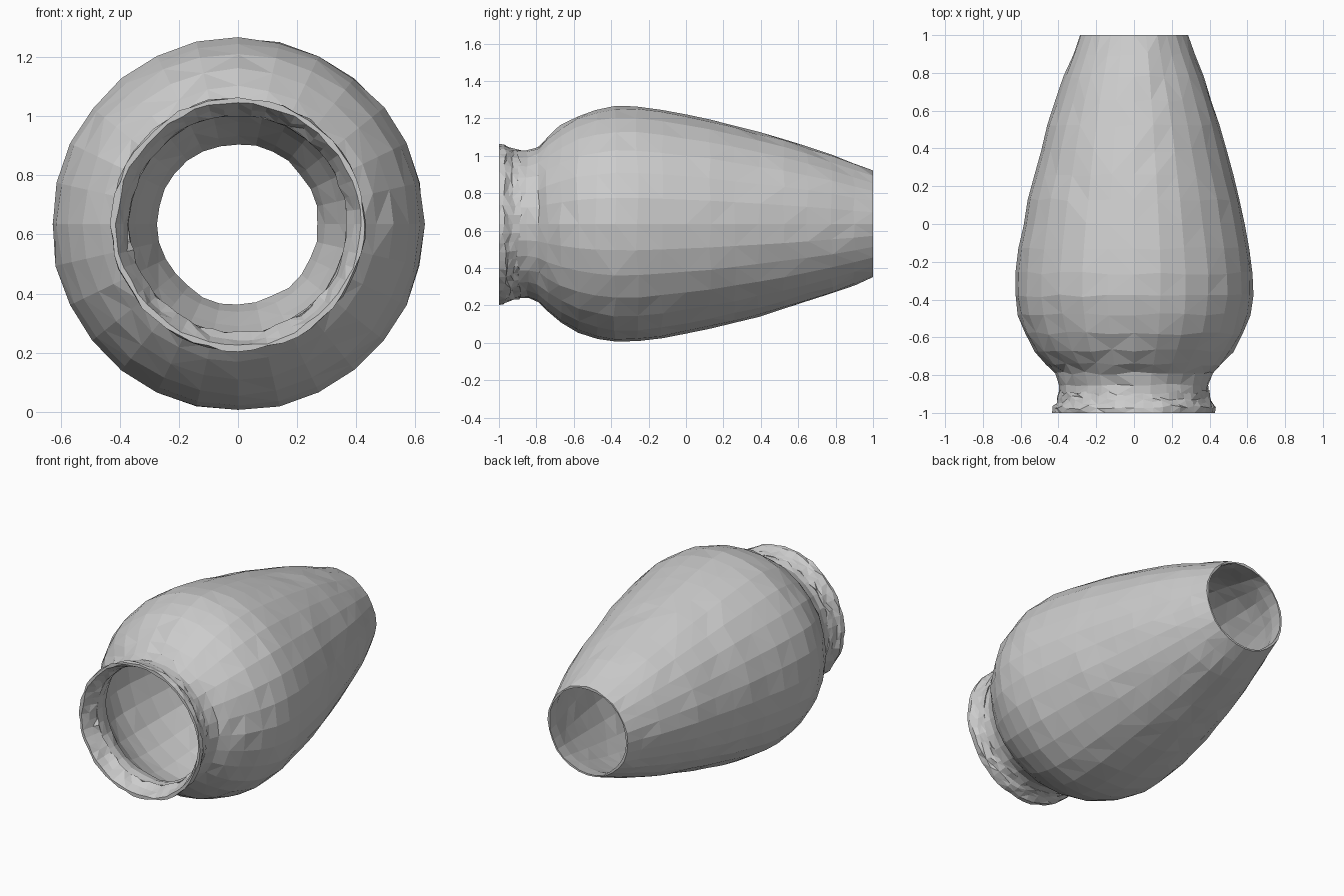
import bpy, bmesh, math, random

if "Cube" in bpy.data.objects:
    bpy.data.objects.remove(bpy.data.objects["Cube"])

random.seed(4)
CZ = 0.635  # height of the long axis


def revolve(name, profile, sides, jitter, closed=False):
    """Turn (y, radius) points around the horizontal axis, with hand-hewn unevenness."""
    bm = bmesh.new()
    rings = []
    for y, r in profile:
        ring = []
        for i in range(sides):
            a = 2 * math.pi * i / sides
            edge = abs(y) > 0.97
            rr = r + random.uniform(-jitter, jitter)
            yy = y if edge else y + random.uniform(-jitter, jitter) * 2
            ring.append(bm.verts.new((rr * math.sin(a), yy, CZ + rr * math.cos(a))))
        rings.append(ring)
    pairs = list(zip(rings, rings[1:]))
    if closed:
        pairs.append((rings[-1], rings[0]))
    for a, b in pairs:
        for i in range(sides):
            j = (i + 1) % sides
            bm.faces.new((a[i], a[j], b[j], b[i]))
    bmesh.ops.triangulate(bm, faces=bm.faces[:])
    bmesh.ops.recalc_face_normals(bm, faces=bm.faces[:])
    mesh = bpy.data.meshes.new(name)
    bm.to_mesh(mesh)
    bm.free()
    obj = bpy.data.objects.new(name, mesh)
    bpy.context.collection.objects.link(obj)
    return obj


# Vessel body: outer wall, then the inner wall back to the neck
outer = [(-0.9, 0.397), (-0.85, 0.395), (-0.79, 0.415), (-0.74, 0.465), (-0.67, 0.525),
         (-0.58, 0.578), (-0.48, 0.613), (-0.38, 0.63), (-0.26, 0.629), (-0.13, 0.612),
         (0.0, 0.587), (0.13, 0.56), (0.26, 0.528), (0.39, 0.493), (0.52, 0.456),
         (0.65, 0.415), (0.78, 0.37), (0.9, 0.323), (1.0, 0.284)]
inner = [(y, r - 0.025) for y, r in outer[:-1]]
inner.append((1.0, 0.272))
revolve("vessel_body", outer + inner[::-1], 28, 0.004, closed=True)

# Flared, crimped mouth rim
rim = [(-0.89, 0.397), (-0.92, 0.402), (-0.945, 0.412), (-0.97, 0.428), (-1.0, 0.428),
       (-1.0, 0.412), (-0.95, 0.39), (-0.90, 0.368)]
revolve("mouth_rim", rim, 52, 0.006, closed=True)
